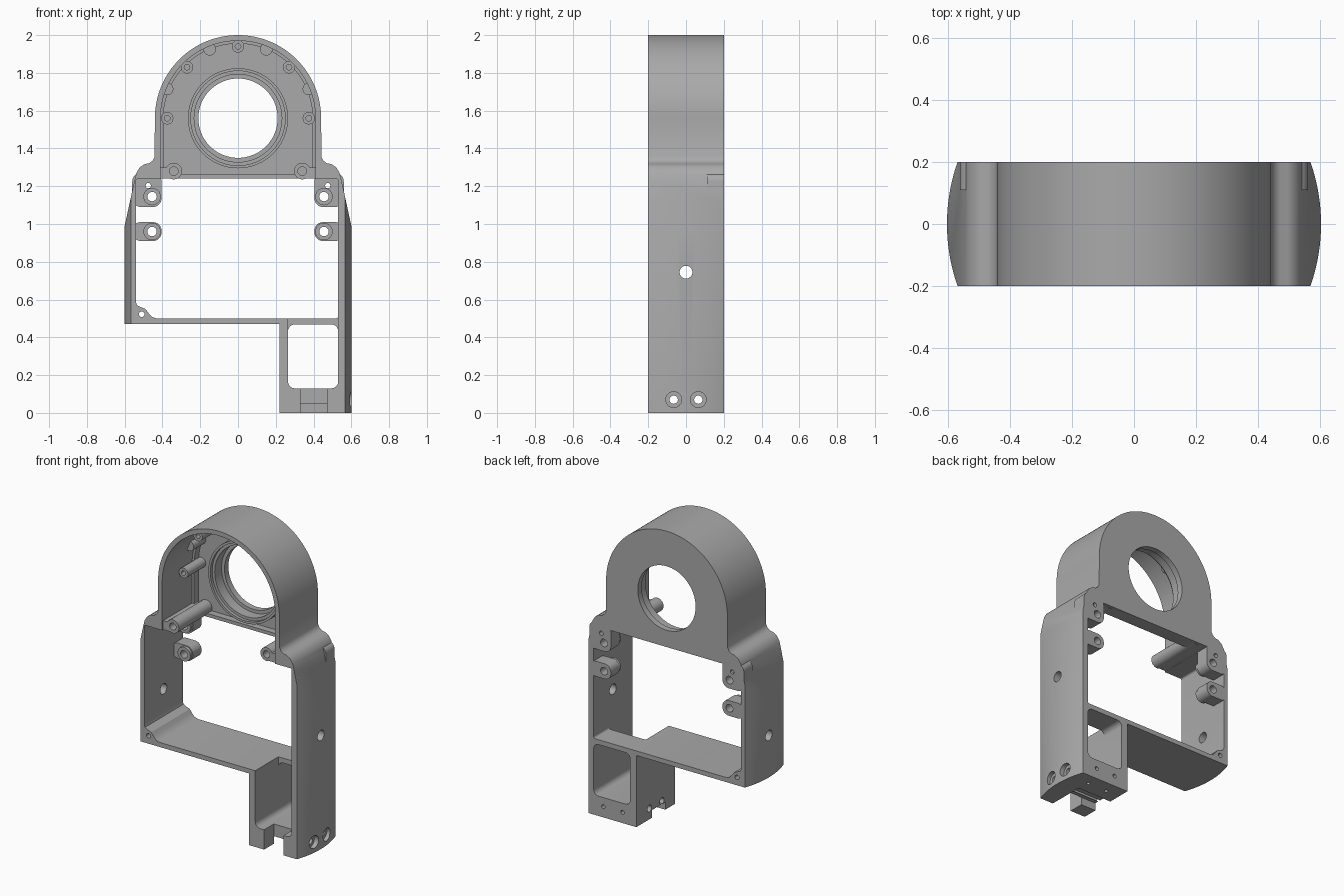
import bpy, bmesh
from math import sin, cos, pi, radians

if "Cube" in bpy.data.objects:
    bpy.data.objects.remove(bpy.data.objects["Cube"])

grey = bpy.data.materials.new("machined grey")
grey.use_nodes = True
COLOUR = (0.4, 0.4, 0.4, 1)
grey.diffuse_color = COLOUR
grey.node_tree.nodes["Principled BSDF"].inputs["Base Color"].default_value = COLOUR

FRONT, BACK = -0.2, 0.2
ARCH_Z = 1.56


def arc(cx, cz, r, a0, a1, n):
    return [(cx + r * cos(radians(a0 + (a1 - a0) * i / n)),
             cz + r * sin(radians(a0 + (a1 - a0) * i / n))) for i in range(n + 1)]


def circle(cx, cz, r, n=32):
    return arc(cx, cz, r, 0, 360, n)[:-1]


def rounded(x0, x1, z0, z1, r):
    return (arc(x1 - r, z1 - r, r, 0, 90, 6) + arc(x0 + r, z1 - r, r, 90, 180, 6)
            + arc(x0 + r, z0 + r, r, 180, 270, 6) + arc(x1 - r, z0 + r, r, 270, 360, 6))


def box(x0, x1, z0, z1):
    return [(x0, z0), (x1, z0), (x1, z1), (x0, z1)]


def arch(r, base, n=48):
    return arc(0, ARCH_Z, r, 0, 180, n) + [(-r, base), (r, base)]


def prism(name, points, lo, hi, axis="y"):
    """Extrude a flat profile along one axis."""
    place = {"y": lambda a, b, t: (a, t, b),
             "x": lambda a, b, t: (t, a, b),
             "z": lambda a, b, t: (a, b, t)}[axis]
    bm = bmesh.new()
    rings = [[bm.verts.new(place(a, b, t)) for a, b in points] for t in (lo, hi)]
    n = len(points)
    for ring in rings:
        bm.faces.new(ring)
    for i in range(n):
        j = (i + 1) % n
        bm.faces.new((rings[0][i], rings[0][j], rings[1][j], rings[1][i]))
    bmesh.ops.recalc_face_normals(bm, faces=bm.faces)
    mesh = bpy.data.meshes.new(name)
    bm.to_mesh(mesh)
    bm.free()
    mesh.materials.append(grey)
    ob = bpy.data.objects.new(name, mesh)
    bpy.context.collection.objects.link(ob)
    return ob


def combine(operation, points, lo, hi, axis="y"):
    """Apply one boolean step to the housing."""
    tool = prism("tool", points, lo, hi, axis)
    mod = housing.modifiers.new("step", "BOOLEAN")
    mod.operation, mod.solver, mod.object = operation, "EXACT", tool
    bpy.context.view_layer.objects.active = housing
    bpy.ops.object.modifier_apply(modifier=mod.name)
    bpy.data.objects.remove(tool)


def cut(*args):
    combine("DIFFERENCE", *args)


def add(*args):
    combine("UNION", *args)


# Outer silhouette: arch, shoulders, tapered flanks and one long leg
shoulder = [(0.6, 0.99), (0.548, 1.23), (0.538, 1.27), (0.52, 1.3), (0.495, 1.317),
            (0.47, 1.322), (0.452, 1.335), (0.442, 1.355)]
outline = ([(0.22, 0), (0.62, 0), (0.62, 0.9)] + shoulder
           + arc(0, ARCH_Z, 0.44, 0, 180, 64)
           + [(-x, z) for x, z in reversed(shoulder)]
           + [(-0.62, 0.9), (-0.62, 0.47), (0.22, 0.47)])
housing = prism("housing", outline, FRONT, BACK)
combine("INTERSECT", circle(0, 0, 0.602, 160), -0.1, 2.1, "z")

# Domed chamber open to the front, with a shallow recess in its back plate
cut(arch(0.41, 1.2), -0.3, 0.11)
cut(arch(0.395, 1.262), 0.05, 0.155)
# Main window, leg window and clearance at the front of the floor
cut(rounded(-0.54, 0.53, 0.5, 1.24, 0.012), -0.3, 0.3)
cut(rounded(0.265, 0.53, 0.13, 0.468, 0.035), -0.3, 0.3)
cut(box(0.265, 0.53, 0.4, 0.55), -0.3, 0.04)
# Foot slot and underside groove
cut(box(0.33, 0.47, -0.1, 0.2), -0.3, -0.1)
cut(box(0.1, 0.47, -0.1, 0.05), -0.1, 0.04)

# Bearing ring
add(circle(0, ARCH_Z, 0.265, 64), 0.07, 0.19)

# Screw bosses around the chamber
side_bosses = [(0.27, 1.83), (0.375, 1.56)]
blank_bosses = [(0.15, 1.925), (0.375, 1.715)]
for x, z in [(0, 1.94)] + [(s * x, z) for s in (-1, 1) for x, z in side_bosses]:
    add(circle(x, z, 0.033, 20), -0.03, 0.18)
for s in (-1, 1):
    for x, z in blank_bosses:
        add(circle(s * x, z, 0.033, 20), 0.03, 0.18)
    # Long lower boss with its web to the wall
    add(circle(s * 0.34, 1.28, 0.044, 24), -0.19, 0.18)
    add(box(*sorted((s * 0.345, s * 0.43)), 1.241, 1.3), -0.19, 0.18)
    # Rear mounting lugs
    for z0, z1 in ((1.09, 1.27), (0.91, 1.01)):
        add(rounded(*sorted((s * 0.405, s * 0.56)), z0, z1, 0.045), 0.11, BACK)
    for z in (1.145, 0.96):
        add(circle(s * 0.455, z, 0.046), 0.09, 0.18)

# Thickened lower corner
corner = [(-0.56, 0.48), (-0.43, 0.48), (-0.43, 0.5), (-0.455, 0.508), (-0.475, 0.53),
          (-0.49, 0.55), (-0.515, 0.56), (-0.535, 0.57), (-0.545, 0.6), (-0.56, 0.6)]
add(corner, FRONT, BACK)

# Stepped bore
cut(circle(0, ARCH_Z, 0.21, 64), -0.3, 0.3)
cut(circle(0, ARCH_Z, 0.232, 64), 0, 0.16)
cut(circle(0, ARCH_Z, 0.25, 64), 0, 0.09)

# Blind screw holes in the chamber
for x, z in [(0, 1.94)] + [(s * x, z) for s in (-1, 1) for x, z in side_bosses]:
    cut(circle(x, z, 0.015, 16), -0.1, 0.12)
for s in (-1, 1):
    cut(circle(s * 0.34, 1.28, 0.023, 20), -0.3, 0.1)
    # Through holes in the lugs
    for z in (1.145, 0.96):
        cut(circle(s * 0.455, z, 0.025, 20), 0, 0.3)
    cut(circle(s * 0.475, 1.203, 0.014, 16), 0, 0.3)
cut(circle(-0.51, 0.522, 0.015, 16), -0.3, 0.3)

# Holes in the flanks and the foot
cut(circle(0, 0.745, 0.034), -0.7, 0.7, "x")
for y in (-0.065, 0.065):
    cut(circle(y, 0.07, 0.022, 20), 0.1, 0.7, "x")
    cut(circle(y, 0.07, 0.042, 24), 0.57, 0.7, "x")
for x in (0.32, 0.46):
    cut(circle(x, 0.07, 0.013, 16), 0.12, 0.3)
    cut(circle(x, 0.12, 0.012, 16), -0.1, 0.04, "z")

bpy.ops.object.select_all(action="DESELECT")
housing.select_set(True)
bpy.context.view_layer.objects.active = housing
bpy.ops.object.shade_smooth_by_angle(angle=radians(30))
